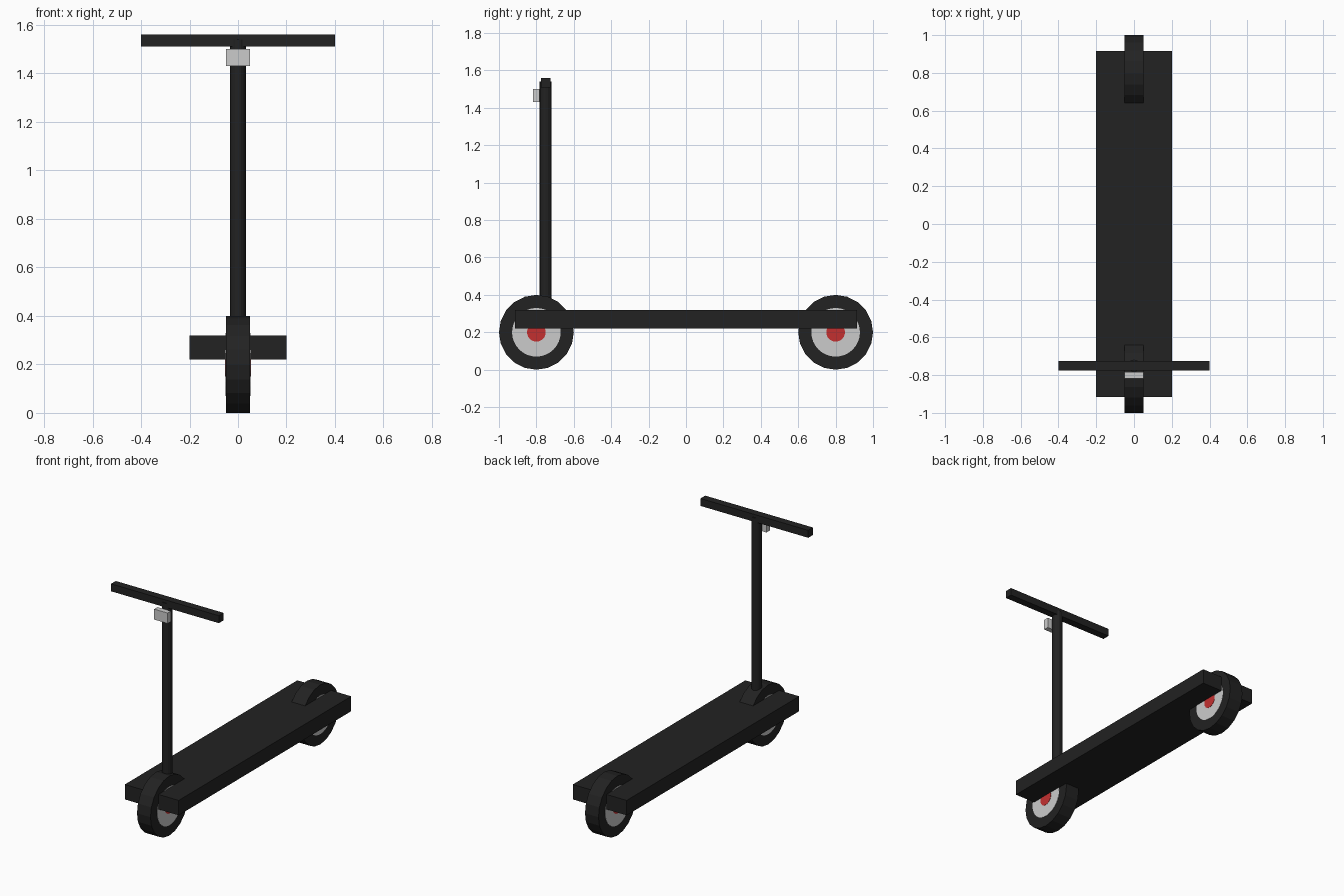
import bpy
import math

cube = bpy.data.objects.get("Cube")
if cube:
    bpy.data.objects.remove(cube, do_unlink=True)


def material(name, rgb):
    mat = bpy.data.materials.new(name)
    mat.use_nodes = True
    colour = (*rgb, 1)
    mat.diffuse_color = colour
    mat.node_tree.nodes["Principled BSDF"].inputs["Base Color"].default_value = colour
    return mat


black = material("matte black", (0.016, 0.016, 0.016))
grey = material("light grey", (0.6, 0.6, 0.6))
red = material("hub red", (0.55, 0.03, 0.03))


def finish(name, mat):
    obj = bpy.context.object
    obj.name = name
    bpy.ops.object.transform_apply(location=False, rotation=True, scale=True)
    obj.data.materials.append(mat)
    return obj


def box(name, centre, size, mat):
    bpy.ops.mesh.primitive_cube_add(size=1, location=centre)
    bpy.context.object.scale = size
    return finish(name, mat)


def cylinder(name, centre, radius, depth, sides, mat, axle=False):
    # An axle cylinder lies along x, any other stands upright
    turn = (0, math.pi / 2, 0) if axle else (0, 0, 0)
    bpy.ops.mesh.primitive_cylinder_add(
        vertices=sides, radius=radius, depth=depth, location=centre, rotation=turn)
    return finish(name, mat)


# Deck
box("deck", (0, 0, 0.27), (0.4, 1.83, 0.1), black)

# Wheels: tyre, with thin rim and hub discs showing on both sides
for end, y in (("front", -0.8), ("rear", 0.8)):
    centre = (0, y, 0.2)
    cylinder(end + "_tyre", centre, 0.2, 0.1, 20, black, axle=True)
    cylinder(end + "_rim", centre, 0.13, 0.103, 32, grey, axle=True)
    cylinder(end + "_hub", centre, 0.05, 0.106, 24, red, axle=True)

# Steering column, handlebar and lamp
cylinder("steering_column", (0, -0.75, 0.92), 0.032, 1.24, 16, black)
box("handlebar", (0, -0.75, 1.535), (0.8, 0.05, 0.05), black)
box("front_lamp", (0, -0.8, 1.465), (0.1, 0.035, 0.07), grey)
